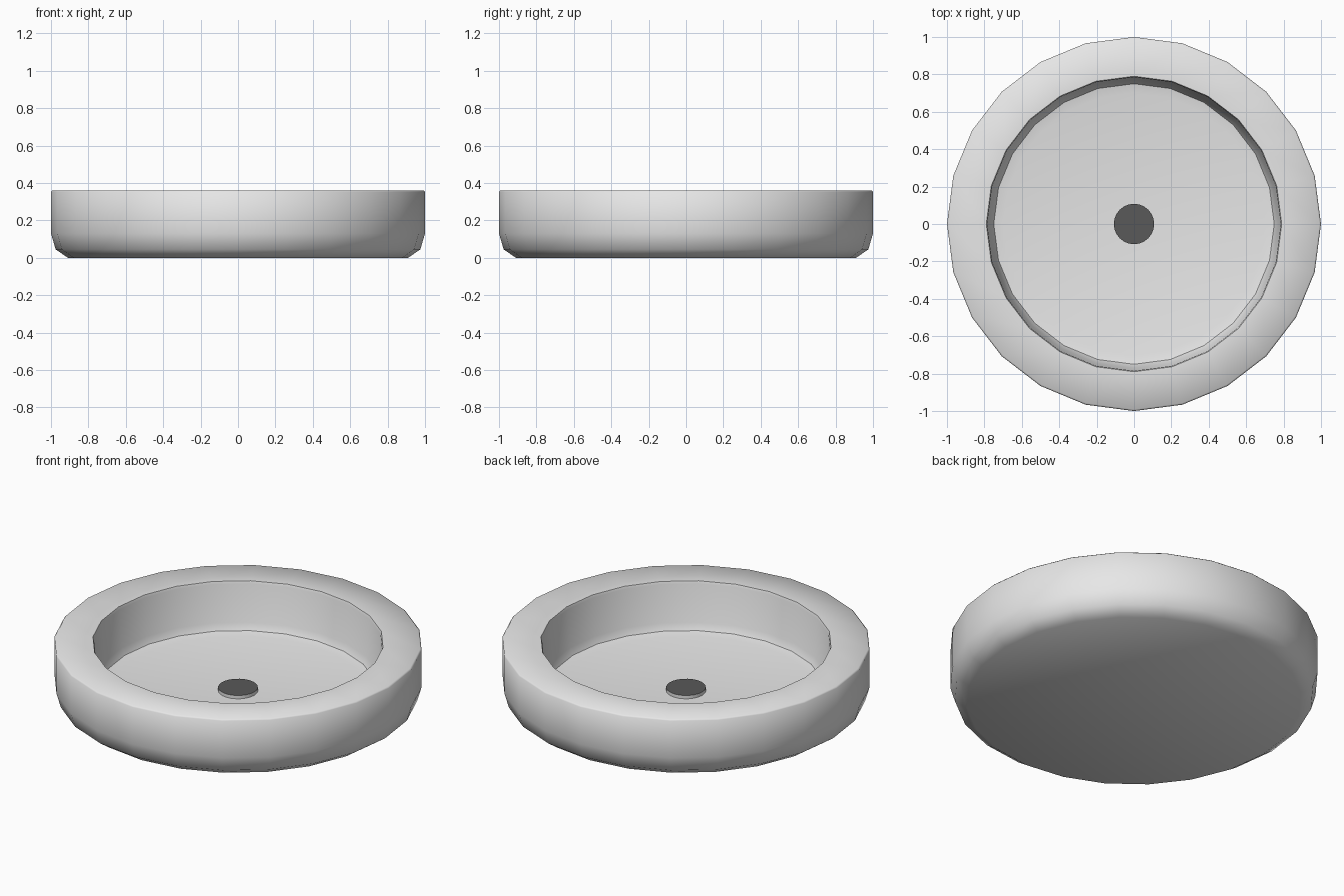
import bpy, math

if "Cube" in bpy.data.objects:
    bpy.data.objects.remove(bpy.data.objects["Cube"])

def material(name, rgb):
    m = bpy.data.materials.new(name)
    m.diffuse_color = (*rgb, 1.0)
    m.use_nodes = True
    m.node_tree.nodes["Principled BSDF"].inputs["Base Color"].default_value = m.diffuse_color
    return m

porcelain = material("light_grey", (0.8, 0.8, 0.8))
dark = material("dark_grey", (0.1, 0.1, 0.1))

def lathe(name, profile, n, mats):
    """Spin (radius, z) points around z; end points on the axis close the shape."""
    verts, faces, rings = [], [], []
    for r, z in profile:
        start = len(verts)
        if r == 0:
            verts.append((0, 0, z))
            rings.append([start] * n)
        else:
            for i in range(n):
                a = 2 * math.pi * i / n
                verts.append((r * math.cos(a), r * math.sin(a), z))
            rings.append(list(range(start, start + n)))
    for lo, hi in zip(rings, rings[1:]):
        for i in range(n):
            j = (i + 1) % n
            face = list(dict.fromkeys((lo[i], lo[j], hi[j], hi[i])))
            faces.append(face)
    me = bpy.data.meshes.new(name)
    me.from_pydata(verts, [], faces)
    for m in mats:
        me.materials.append(m)
    ob = bpy.data.objects.new(name, me)
    bpy.context.collection.objects.link(ob)
    bpy.context.view_layer.objects.active = ob
    ob.select_set(True)
    bpy.ops.object.shade_smooth_by_angle(angle=math.radians(50))
    ob.select_set(False)
    return ob

# Round basin: rounded foot, upright wall, flat rim and filleted bowl
lathe("basin", [(0, 0), (0.91, 0), (0.975, 0.045), (1.0, 0.13), (1.0, 0.352),
                (0.992, 0.36), (0.79, 0.36), (0.785, 0.345), (0.77, 0.12),
                (0.75, 0.08), (0.70, 0.07), (0, 0.07)], 24, [porcelain])

# Drain: pale edge with a dark cap
drain = lathe("drain", [(0, 0.06), (0.108, 0.06), (0.108, 0.09), (0, 0.09)], 24,
              [porcelain, dark])
for p in drain.data.polygons:
    p.material_index = 1 if p.normal.z > 0.9 else 0
